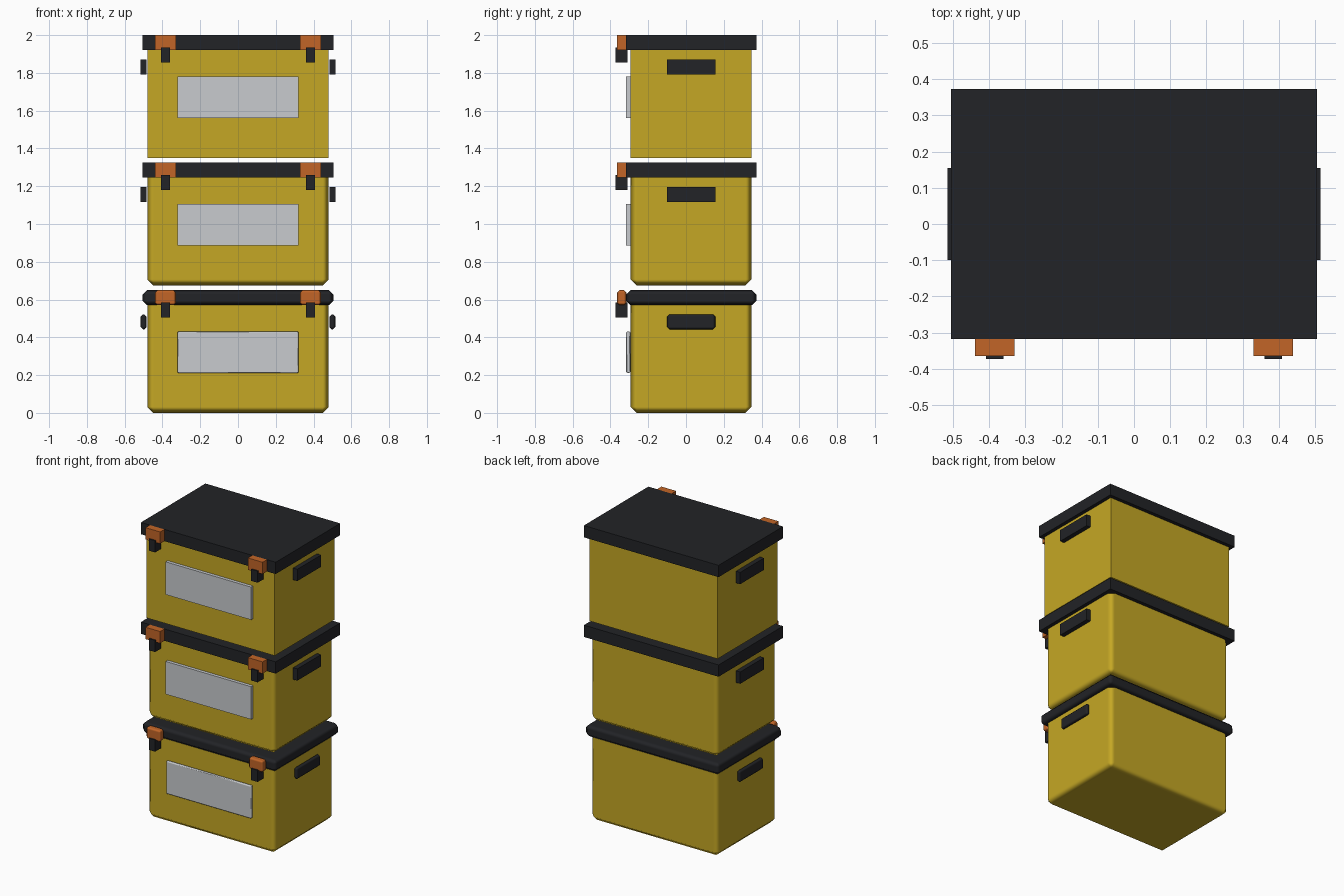
import bpy, bmesh
from mathutils import Matrix, Vector

if "Cube" in bpy.data.objects:
    bpy.data.objects.remove(bpy.data.objects["Cube"])


def material(name, r, g, b):
    m = bpy.data.materials.new(name)
    m.diffuse_color = (r, g, b, 1)
    m.use_nodes = True
    m.node_tree.nodes["Principled BSDF"].inputs["Base Color"].default_value = m.diffuse_color
    return m


YELLOW = material("yellow_plastic", 0.56, 0.39, 0.018)
DARK = material("dark_plastic", 0.016, 0.017, 0.02)
ORANGE = material("orange_plastic", 0.54, 0.13, 0.02)
GREY = material("label_grey", 0.58, 0.6, 0.62)


def box(name, lo, hi, mat, bevel=0.0):
    """Box between two corners, with an optional chamfer on every edge."""
    lo, hi = Vector(lo), Vector(hi)
    mesh = bpy.data.meshes.new(name)
    bm = bmesh.new()
    bmesh.ops.create_cube(bm, size=1, matrix=Matrix.Diagonal((*(hi - lo), 1)))
    bm.to_mesh(mesh)
    bm.free()
    mesh.materials.append(mat)
    ob = bpy.data.objects.new(name, mesh)
    ob.location = (lo + hi) / 2
    bpy.context.collection.objects.link(ob)
    if bevel:
        mesh.polygons.foreach_set("use_smooth", [True] * len(mesh.polygons))
        mod = ob.modifiers.new("edge_bevel", "BEVEL")
        mod.width = bevel
        mod.segments = 1
        mod.harden_normals = True
    return ob


def crate(level, z, body_bevel, trim_bevel):
    """One storage crate; trim_bevel scales the chamfers of the fittings."""
    def part(name, lo, hi, mat, bevel=0.0):
        box(f"{level}_{name}", (lo[0], lo[1], lo[2] + z),
            (hi[0], hi[1], hi[2] + z), mat, bevel)

    # Body, lid and front label
    part("body", (-0.48, -0.2925, 0), (0.48, 0.3475, 0.605), YELLOW, body_bevel)
    part("lid", (-0.505, -0.3175, 0.57), (0.505, 0.3725, 0.65), DARK, 0.024 * trim_bevel)
    part("label", (-0.32, -0.317, 0.21), (0.32, -0.295, 0.432), GREY, 0.006 * trim_bevel)

    # Side handles and front latches
    for side, s in (("left", -1), ("right", 1)):
        x0, x1 = sorted((s * 0.484, s * 0.515))
        part(f"handle_{side}", (x0, -0.1, 0.442), (x1, 0.155, 0.522), DARK, 0.013 * trim_bevel)
        c = s * 0.384
        part(f"latch_{side}", (c - 0.055, -0.364, 0.57), (c + 0.055, -0.316, 0.65),
             ORANGE, 0.013 * trim_bevel)
        part(f"catch_{side}", (c - 0.024, -0.3725, 0.506), (c + 0.024, -0.31, 0.585), DARK)


# Stack of three: chamfered all over, chamfered body only, plain
crate("bottom", 0.0, 0.032, 1)
crate("middle", 0.675, 0.032, 0)
crate("top", 1.35, 0, 0)
